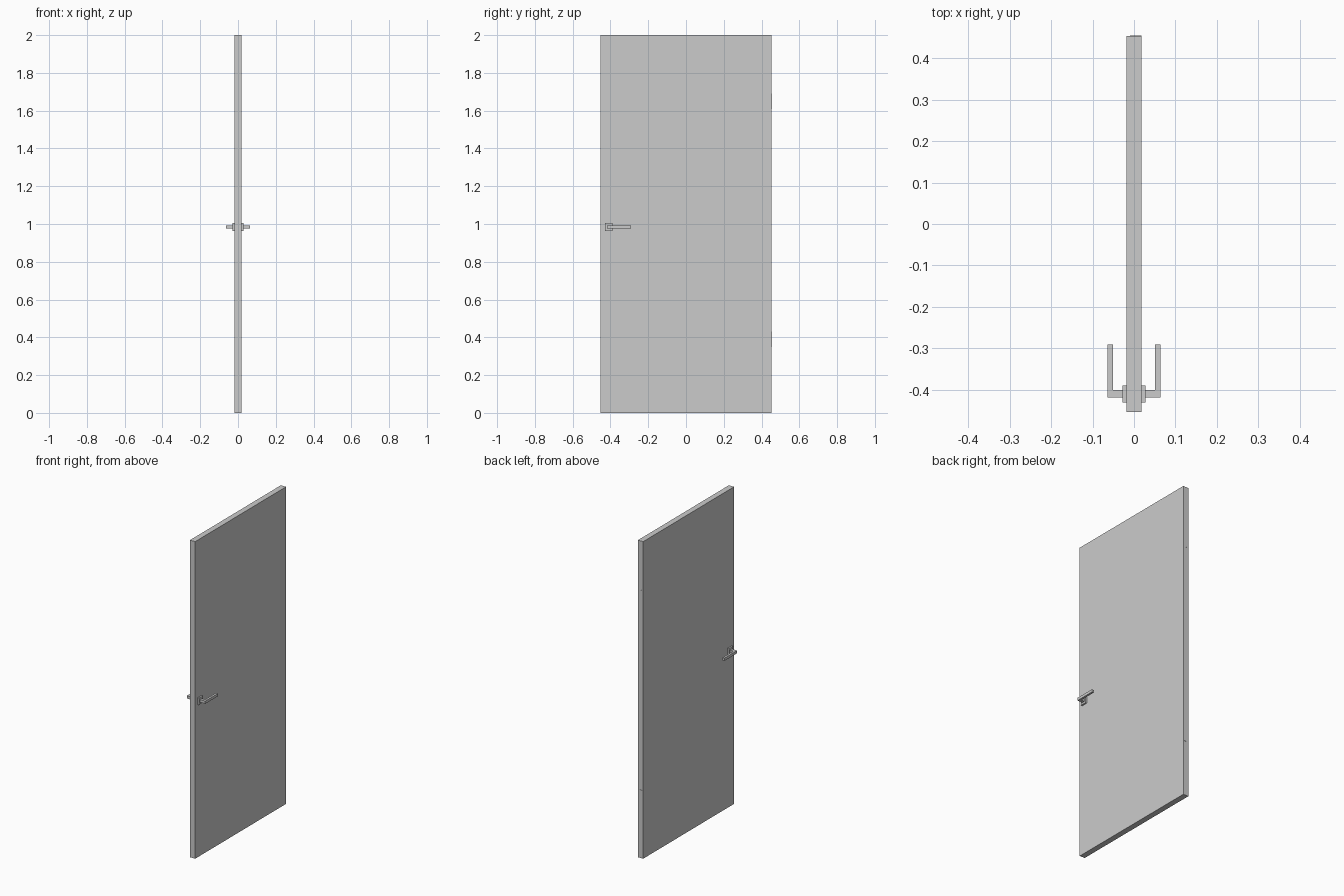
import bpy
import bmesh
from mathutils import Vector

cube = bpy.data.objects.get("Cube")
if cube:
    bpy.data.objects.remove(cube, do_unlink=True)

# Single light grey finish
grey = bpy.data.materials.new("light_grey")
grey.use_nodes = True
grey.diffuse_color = (0.6, 0.6, 0.6, 1)
grey.node_tree.nodes["Principled BSDF"].inputs["Base Color"].default_value = (0.6, 0.6, 0.6, 1)


def add_object(name, bm):
    bmesh.ops.recalc_face_normals(bm, faces=bm.faces)
    mesh = bpy.data.meshes.new(name)
    bm.to_mesh(mesh)
    bm.free()
    mesh.materials.append(grey)
    obj = bpy.data.objects.new(name, mesh)
    bpy.context.collection.objects.link(obj)
    return obj


def box(name, low, high):
    low, high = Vector(low), Vector(high)
    bm = bmesh.new()
    bmesh.ops.create_cube(bm, size=1)
    for v in bm.verts:
        v.co = (low + high) / 2 + v.co * (high - low)
    return add_object(name, bm)


def extruded_plan(name, points, z0, z1):
    """Extrude an outline drawn in plan from z0 up to z1."""
    bm = bmesh.new()
    face = bm.faces.new([bm.verts.new((x, y, z0)) for x, y in points])
    result = bmesh.ops.extrude_face_region(bm, geom=[face])
    verts = [g for g in result["geom"] if isinstance(g, bmesh.types.BMVert)]
    bmesh.ops.translate(bm, verts=verts, vec=(0, 0, z1 - z0))
    return add_object(name, bm)


# Door leaf
T, W = 0.018, 0.453
box("door_leaf", (-T, -W, 0), (T, W, 2))

# Thin hinge plates on the back edge
for name, z in (("lower_hinge_plate", 0.35), ("upper_hinge_plate", 1.61)):
    box(name, (-0.010, W - 0.002, z), (T, W + 0.001, z + 0.08))

# Square rose and L-shaped lever on each side
lever_plan = [(0.028, -0.418), (0.064, -0.418), (0.064, -0.291),
              (0.051, -0.291), (0.051, -0.400), (0.028, -0.400)]
for side, s in (("left", 1), ("right", -1)):
    x0, x1 = sorted((s * T, s * 0.028))
    box(side + "_handle_rose", (x0, -0.430, 0.964), (x1, -0.390, 1.006))
    extruded_plan(side + "_lever", [(s * x, y) for x, y in lever_plan], 0.976, 0.993)
